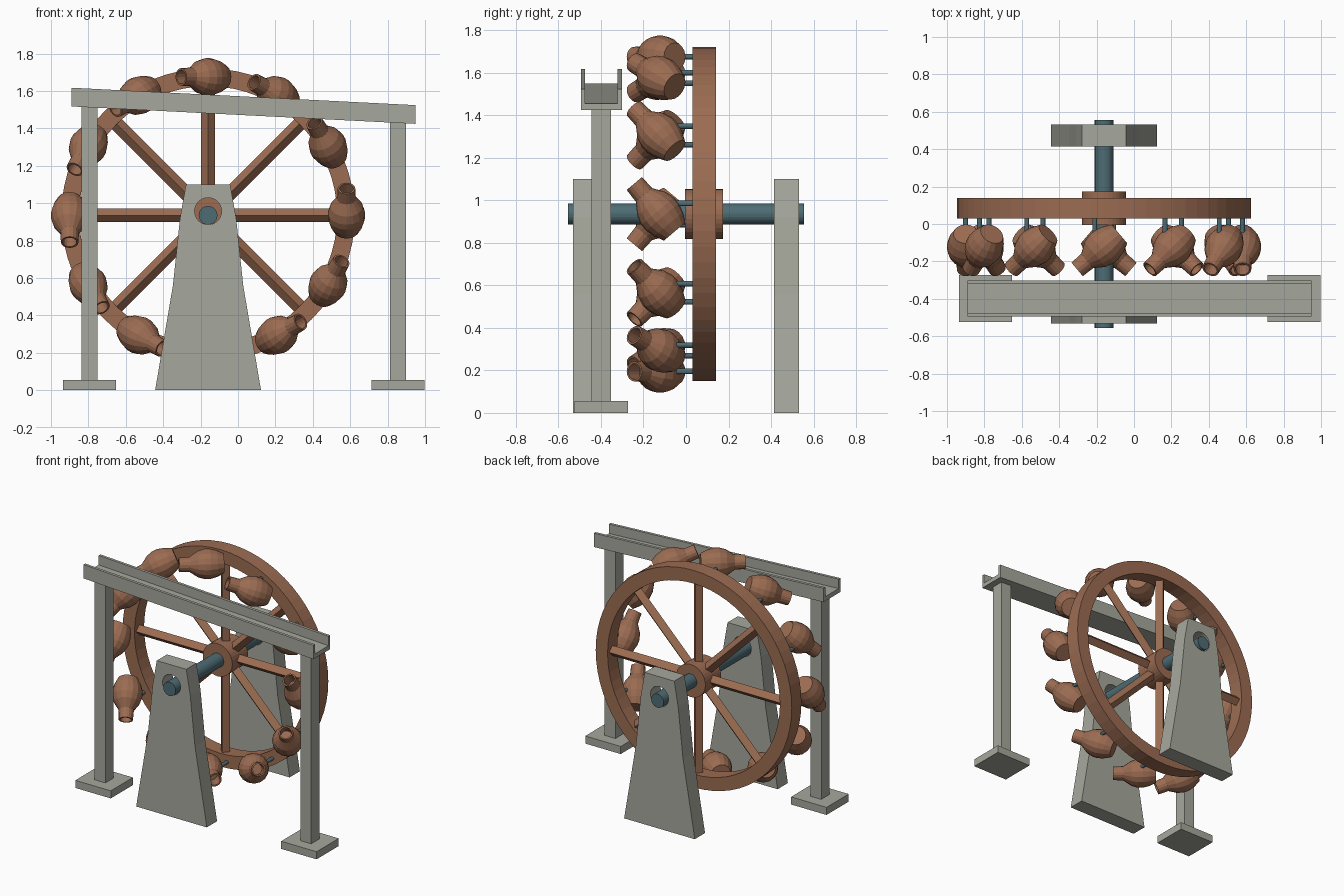
import bpy, bmesh, math
from mathutils import Vector, Matrix

cube = bpy.data.objects.get("Cube")
if cube:
    bpy.data.objects.remove(cube)


def material(name, rgb):
    m = bpy.data.materials.new(name)
    m.use_nodes = True
    m.diffuse_color = (*rgb, 1)
    m.node_tree.nodes["Principled BSDF"].inputs["Base Color"].default_value = (*rgb, 1)
    return m


STONE = material("grey stone", (0.38, 0.39, 0.335))
CLAY = material("brown clay", (0.33, 0.15, 0.085))
STEEL = material("teal steel", (0.075, 0.15, 0.175))

CENTRE = Vector((-0.16, 0, 0.935))
Y = Vector((0, 1, 0))


def finish(name, bm, mat):
    bmesh.ops.recalc_face_normals(bm, faces=bm.faces)
    mesh = bpy.data.meshes.new(name)
    bm.to_mesh(mesh)
    bm.free()
    mesh.materials.append(mat)
    obj = bpy.data.objects.new(name, mesh)
    bpy.context.collection.objects.link(obj)
    return obj


def lathe(name, profile, origin, axis, ref, sides, mat, closed=False):
    """Revolve (radius, distance) points around an axis; ends are capped unless closed."""
    bm = bmesh.new()
    side = axis.cross(ref)
    rings = []
    for r, t in profile:
        ring = []
        for i in range(sides):
            a = math.tau * i / sides
            ring.append(bm.verts.new(origin + axis * t + (ref * math.cos(a) + side * math.sin(a)) * r))
        rings.append(ring)
    pairs = list(zip(rings, rings[1:]))
    if closed:
        pairs.append((rings[-1], rings[0]))
    else:
        bm.faces.new(rings[0])
        bm.faces.new(rings[-1])
    for a, b in pairs:
        for i in range(sides):
            j = (i + 1) % sides
            bm.faces.new((a[i], a[j], b[j], b[i]))
    return finish(name, bm, mat)


def rod(name, r, start, end, origin, axis, ref, sides, mat):
    return lathe(name, [(r, start), (r, end)], origin, axis, ref, sides, mat)


def prism(name, points, offset, mat):
    """Extrude a flat outline along an offset vector."""
    bm = bmesh.new()
    face = bm.faces.new([bm.verts.new(p) for p in points])
    new = bmesh.ops.extrude_face_region(bm, geom=[face])["geom"]
    moved = [v for v in new if isinstance(v, bmesh.types.BMVert)]
    bmesh.ops.translate(bm, verts=moved, vec=offset)
    return finish(name, bm, mat)


def box(name, x0, x1, y0, y1, z0, z1, mat):
    outline = [(x0, y0, z0), (x1, y0, z0), (x1, y1, z0), (x0, y1, z0)]
    return prism(name, outline, (0, 0, z1 - z0), mat)


def around(i, count):
    a = math.tau * i / count
    radial = Vector((math.cos(a), 0, math.sin(a)))
    tangent = Vector((-math.sin(a), 0, math.cos(a)))
    return radial, tangent


# Wheel: rim, hub, axle and diamond-section spokes
up = Vector((0, 0, 1))
lathe("wheel_rim", [(0.69, 0.03), (0.785, 0.03), (0.785, 0.14), (0.69, 0.14)],
      CENTRE, Y, up, 64, CLAY, closed=True)
rod("wheel_hub", 0.118, -0.005, 0.175, CENTRE, Y, up, 32, CLAY)
rod("axle", 0.05, -0.555, 0.555, CENTRE, Y, up, 24, STEEL)
for i in range(8):
    radial, tangent = around(i, 8)
    rod(f"spoke_{i + 1}", 0.037, 0.09, 0.71, CENTRE + Y * 0.085, radial, Y, 4, CLAY)

# Pots tilted towards the trough, each held on a peg
POT = [(0.066, 0), (0.088, 0.045), (0.1, 0.09), (0.1, 0.125), (0.087, 0.17),
       (0.06, 0.21), (0.05, 0.225), (0.047, 0.295), (0.037, 0.295), (0.037, 0.215)]
TILT = math.radians(40)
for i in range(12):
    radial, tangent = around(i, 12)
    axis = tangent * math.cos(TILT) - Y * math.sin(TILT)
    seat = CENTRE + radial * 0.74
    base = seat - Y * 0.122 - axis * 0.107
    lathe(f"pot_{i + 1}", POT, base, axis, radial, 16, CLAY)
    rod(f"peg_{i + 1}", 0.013, -0.11, 0.05, seat + tangent * 0.05, Y, radial, 12, STEEL)

# Tapered supports with a bearing hole
half = [(0.283, 0), (0.188, 0.56), (0.15, 0.92), (0.118, 1.1)]
for name, y0 in (("front_support", -0.532), ("back_support", 0.415)):
    outline = [(CENTRE.x + w, y0, z) for w, z in half]
    outline += [(CENTRE.x - w, y0, z) for w, z in reversed(half)]
    support = prism(name, outline, (0, 0.117, 0), STONE)
    cutter = rod("hole_cutter", 0.072, y0 - 0.1, y0 + 0.25,
                 CENTRE + up * 0.022, Y, up, 32, STONE)
    cutter.hide_render = True
    mod = support.modifiers.new("bearing_hole", "BOOLEAN")
    mod.operation = "DIFFERENCE"
    mod.solver = "EXACT"
    mod.object = cutter
    bpy.context.view_layer.objects.active = support
    bpy.ops.object.modifier_apply(modifier=mod.name)
    bpy.data.objects.remove(cutter)

# Sloping water trough with a U-shaped section
y0, y1, wall, floor, high = -0.495, -0.302, 0.02, 0.032, 0.1
section = [(y0, 0), (y1, 0), (y1, high), (y1 - wall, high), (y1 - wall, floor),
           (y0 + wall, floor), (y0 + wall, high), (y0, high)]
prism("trough", [(-0.89, y, 1.517 + z) for y, z in section], (1.84, 0, -0.093), STONE)

# Trough posts on square feet
for side, x, top in (("right", -0.793, 1.522), ("left", 0.855, 1.44)):
    box(f"{side}_post", x - 0.043, x + 0.043, -0.445, -0.353, 0.05, top, STONE)
    box(f"{side}_foot", x - 0.142, x + 0.142, -0.525, -0.272, 0, 0.055, STONE)
